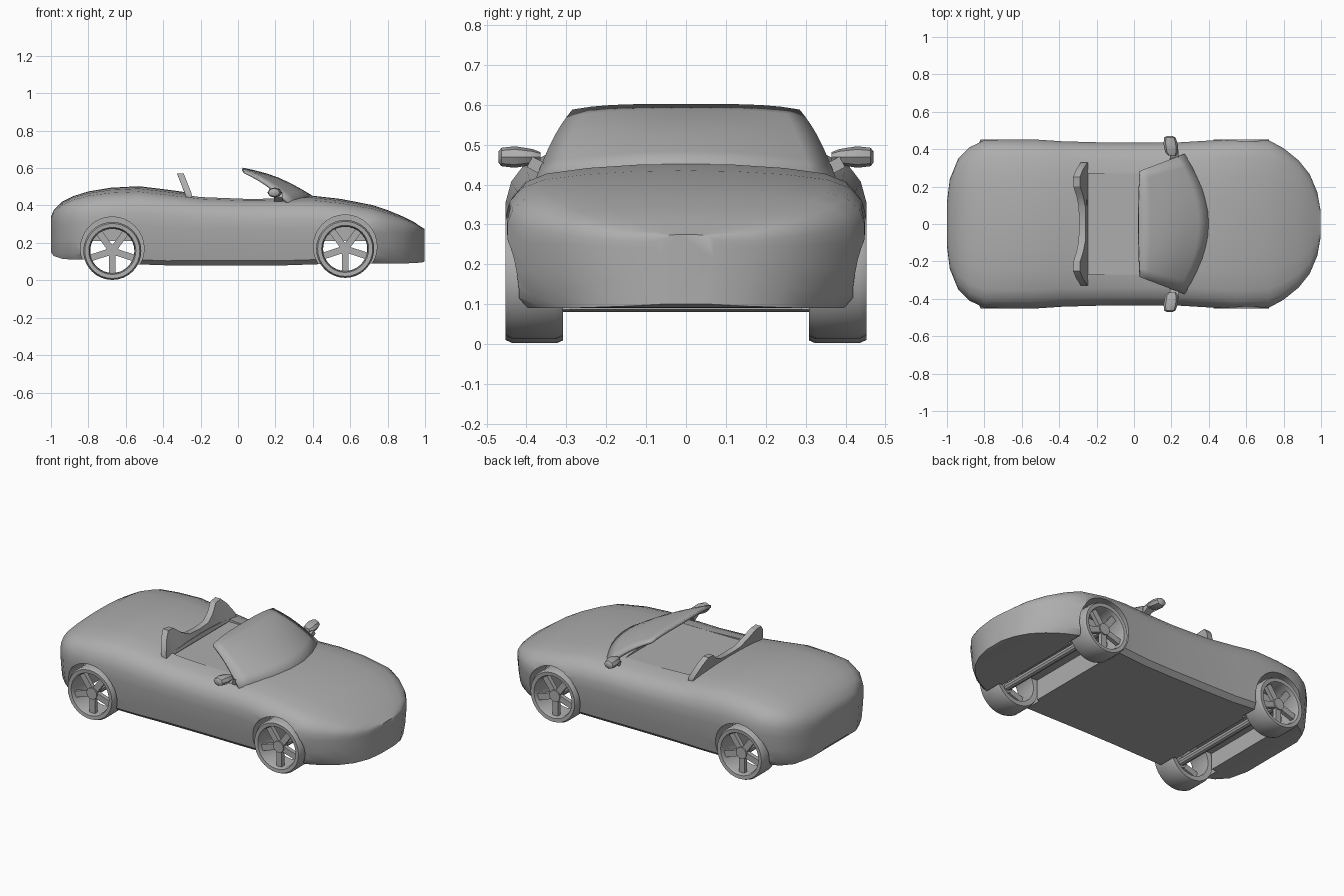
import bpy, bmesh, math
from mathutils import Vector, Matrix

old = bpy.data.objects.get("Cube")
if old:
    bpy.data.objects.remove(old, do_unlink=True)

GREY = (0.42, 0.42, 0.42, 1)
paint = bpy.data.materials.new("plain_grey")
paint.use_nodes = True
paint.diffuse_color = GREY
paint.node_tree.nodes["Principled BSDF"].inputs["Base Color"].default_value = GREY


def finish(bm, name, angle=32):
    bmesh.ops.recalc_face_normals(bm, faces=bm.faces)
    mesh = bpy.data.meshes.new(name)
    bm.to_mesh(mesh)
    bm.free()
    mesh.materials.append(paint)
    mesh.shade_smooth()
    mesh.set_sharp_from_angle(angle=math.radians(angle))
    ob = bpy.data.objects.new(name, mesh)
    bpy.context.collection.objects.link(ob)
    return ob


def loft(bm, rings, closed=False):
    """Skin equal-length rings; cap the ends unless the loft is closed."""
    loops = [[bm.verts.new(p) for p in ring] for ring in rings]
    pairs = list(zip(loops, loops[1:]))
    if closed:
        pairs.append((loops[-1], loops[0]))
    for a, b in pairs:
        for i in range(len(a)):
            j = (i + 1) % len(a)
            bm.faces.new((a[i], a[j], b[j], b[i]))
    if not closed:
        bm.faces.new(loops[0])
        bm.faces.new(loops[-1])


def box(bm, centre, size, turn=None):
    m = Matrix.Translation(centre) @ (turn or Matrix()) @ Matrix.Diagonal((*size, 1))
    bmesh.ops.create_cube(bm, size=1, matrix=m)


def rod(bm, centre, radius, length, sides=24):
    m = Matrix.Translation(centre) @ Matrix.Rotation(math.pi / 2, 4, 'X')
    bmesh.ops.create_cone(bm, cap_ends=True, segments=sides, radius1=radius,
                          radius2=radius, depth=length, matrix=m)


def cut(target, bm):
    tool = finish(bm, "cutter")
    tool.hide_render = True
    mod = target.modifiers.new("cut", 'BOOLEAN')
    mod.operation, mod.solver, mod.object = 'DIFFERENCE', 'EXACT', tool
    bpy.context.view_layer.objects.active = target
    bpy.ops.object.modifier_apply(modifier=mod.name)
    bpy.data.objects.remove(tool, do_unlink=True)


# Body: x, half width, underside, top, squareness of the shoulder
STATIONS = [
    (-1.0, .12, .15, .34, .8), (-.985, .24, .13, .375, .8), (-.94, .35, .115, .42, .8),
    (-.88, .41, .11, .45, .85), (-.8, .448, .11, .475, .9), (-.68, .452, .1, .495, 1),
    (-.53, .452, .085, .503, 1), (-.38, .442, .08, .485, 1), (-.2, .437, .08, .46, .95),
    (.05, .435, .08, .45, .95), (.25, .437, .08, .452, .95), (.4, .446, .085, .452, .95),
    (.55, .455, .09, .435, .95), (.72, .448, .09, .402, .9), (.8, .405, .09, .375, .8),
    (.88, .34, .09, .342, .65), (.94, .265, .092, .312, .5), (.98, .17, .095, .285, .35),
    (.998, .07, .1, .275, .3)]
HALF = [(0, 0), (.5, 0), (.88, 0), (.945, .06), (.975, .25), (1, .5), (1, .65),
        (.97, .77), (.9, .87), (.78, .93), (.55, .97), (.28, .993), (0, 1)]


def section(x, w, low, top, k):
    side = [(x, w * y, low + (top - low) * z ** k) for y, z in HALF]
    return side + [(x, -y, z) for _, y, z in side[-2:0:-1]]


bm = bmesh.new()
loft(bm, [section(*s) for s in STATIONS])
body = finish(bm, "body")

# Wheel wells and open axle tunnels
AXLES = {"rear": (-.672, .157), "front": (.573, .168)}
for ax, az in AXLES.values():
    for side in (1, -1):
        bm = bmesh.new()
        rod(bm, (ax, side * .44, az + .012), .17, .3, 32)
        cut(body, bm)
    bm = bmesh.new()
    box(bm, (ax, 0, .1), (.25, .64, .22))
    cut(body, bm)

# Shallow cockpit
bm = bmesh.new()
box(bm, (-.02, 0, .49), (.46, .54, .11))
cut(body, bm)
body.data.shade_smooth()
body.data.set_sharp_from_angle(angle=math.radians(32))

# Wheels: tyre ring, hub and five spokes
TYRE = [(.118, .312), (.148, .308), (.155, .325), (.155, .435), (.147, .452), (.126, .45), (.12, .435)]
for label, (ax, az) in AXLES.items():
    for side, hand in ((1, "left"), (-1, "right")):
        bm = bmesh.new()
        rings = []
        for i in range(32):
            a = math.tau * i / 32
            rings.append([(ax + r * math.cos(a), side * y, az + r * math.sin(a)) for r, y in TYRE])
        loft(bm, rings, closed=True)
        finish(bm, f"{label}_{hand}_tyre")
        bm = bmesh.new()
        rod(bm, (ax, side * .415, az), .034, .04, 16)
        for i in range(5):
            turn = Matrix.Rotation(math.tau * (i + .25) / 5, 4, 'Y')
            mid = Vector((ax, side * .415, az)) + turn @ Vector((.072, 0, 0))
            box(bm, mid, (.11, .025, .036), turn)
        finish(bm, f"{label}_{hand}_rim")
    bm = bmesh.new()
    rod(bm, (ax, 0, az), .022, .82, 10)
    finish(bm, f"{label}_axle")

# Windscreen: a raked sheet, curved forward at its base
bm = bmesh.new()
COLS, ROWS = 12, 6
grid = []
for r in range(ROWS + 1):
    v = r / ROWS
    row = []
    for c in range(COLS + 1):
        u = 2 * c / COLS - 1
        foot = Vector((.41 - .14 * u ** 2, .375 * u, .445 - .025 * u ** 2))
        head = Vector((.025 + .01 * u ** 2, .285 * u, .602 - .014 * u ** 4))
        p = foot.lerp(head, v)
        p.z += .025 * math.sin(math.pi * v) * (1 - .3 * u * u)
        row.append(bm.verts.new(p))
    grid.append(row)
for a, b in zip(grid, grid[1:]):
    for i in range(COLS):
        bm.faces.new((a[i], a[i + 1], b[i + 1], b[i]))
screen = finish(bm, "windscreen")
thick = screen.modifiers.new("thickness", 'SOLIDIFY')
thick.thickness = .016
thick.offset = -1

# Wind deflector behind the seats, raised at each end
bm = bmesh.new()
CREST = [(0, .49), (.09, .495), (.15, .525), (.2, .565), (.25, .57), (.29, .53), (.33, .465)]
outline = [(-y, z) for y, z in CREST[:0:-1]] + CREST
rings = []
for y, z in outline:
    lean = -.26 - .4 * (z - .45)
    rings.append([(-.275, y, .44), (-.245, y, .44), (lean + .018, y, z), (lean - .018, y, z)])
loft(bm, rings)
finish(bm, "wind_deflector")

# Door mirrors: pod and stalk
for side, hand in ((1, "left"), (-1, "right")):
    bm = bmesh.new()
    rings = []
    for y, w, h in ((.365, .02, .012), (.385, .035, .02), (.43, .038, .027), (.463, .03, .023), (.47, .015, .014)):
        rings.append([(.197 + w * math.cos(a) - .12 * (y - .42), side * y, .469 + h * math.sin(a))
                      for a in (math.tau * i / 8 for i in range(8))])
    loft(bm, rings)
    box(bm, (.215, side * .37, .445), (.045, .05, .03), Matrix.Rotation(side * .5, 4, 'X'))
    finish(bm, f"{hand}_mirror")
